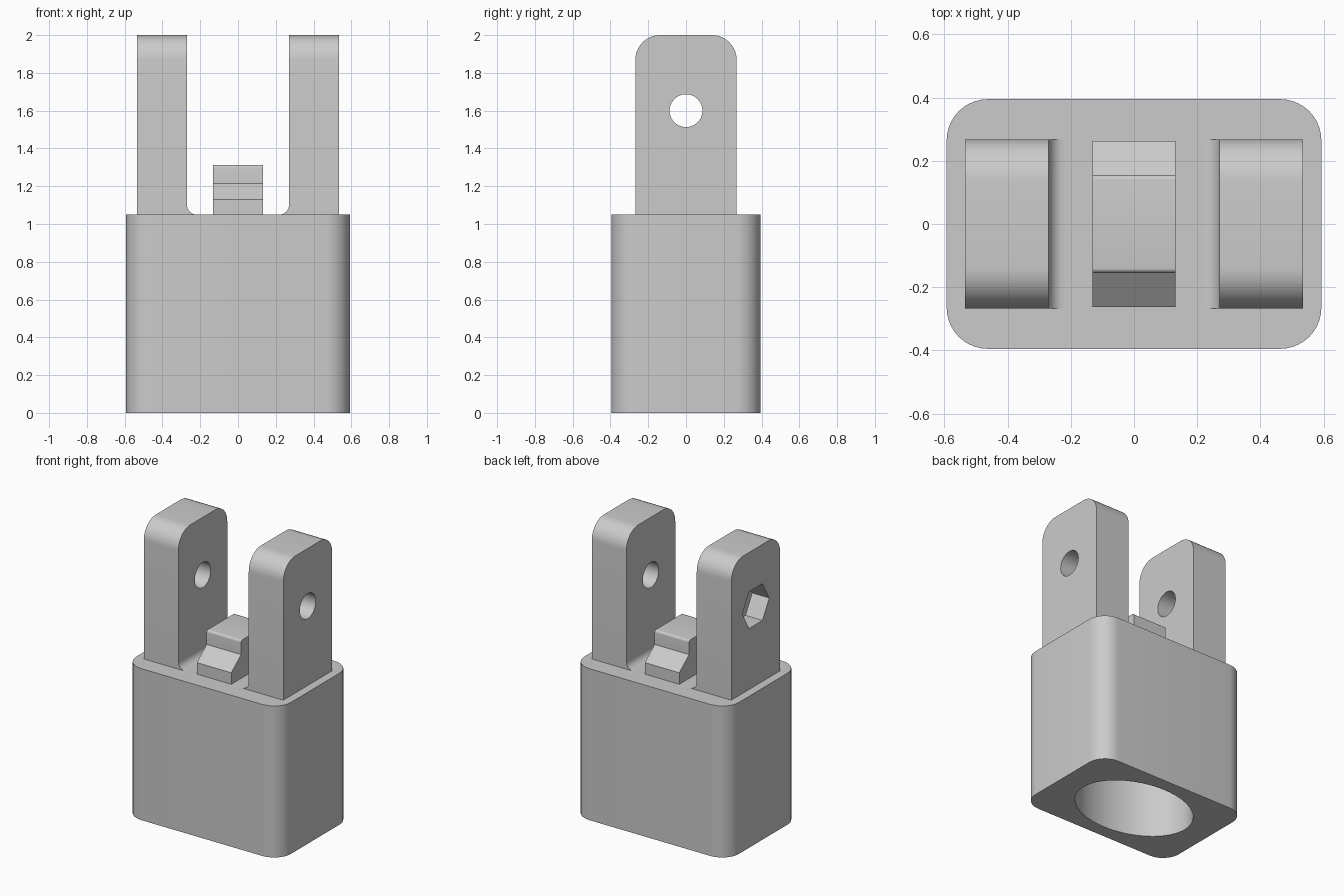
import bpy
import bmesh
from math import cos, sin, pi, radians

old = bpy.data.objects.get("Cube")
if old:
    bpy.data.objects.remove(old, do_unlink=True)

grey = bpy.data.materials.new("plain_grey")
grey.use_nodes = True
GREY = (0.6, 0.6, 0.6, 1)
grey.diffuse_color = GREY
grey.node_tree.nodes["Principled BSDF"].inputs["Base Color"].default_value = GREY

BODY_TOP = 1.05
HOLE_Z = 1.6
PRONG_IN, PRONG_OUT = 0.27, 0.535
PRONG_HALF = 0.268


def arc(cx, cy, rx, ry, start, end, steps):
    """Points along an elliptical arc, angles in degrees."""
    angles = [radians(start + (end - start) * i / steps) for i in range(steps + 1)]
    return [(cx + rx * cos(a), cy + ry * sin(a)) for a in angles]


def ring(cx, cy, rx, ry, sides):
    return arc(cx, cy, rx, ry, 0, 360, sides)[:-1]


def prism(name, profile, axis, low, high):
    """Extrude a closed 2D profile along one axis."""
    place = {"x": lambda a, b, c: (c, a, b),
             "y": lambda a, b, c: (a, c, b),
             "z": lambda a, b, c: (a, b, c)}[axis]
    bm = bmesh.new()
    loops = [[bm.verts.new(place(a, b, c)) for a, b in profile] for c in (low, high)]
    bm.faces.new(loops[0])
    bm.faces.new(loops[1])
    n = len(profile)
    for i in range(n):
        j = (i + 1) % n
        bm.faces.new((loops[0][i], loops[0][j], loops[1][j], loops[1][i]))
    bmesh.ops.recalc_face_normals(bm, faces=bm.faces)
    mesh = bpy.data.meshes.new(name)
    bm.to_mesh(mesh)
    bm.free()
    mesh.materials.append(grey)
    obj = bpy.data.objects.new(name, mesh)
    bpy.context.collection.objects.link(obj)
    return obj


def activate(obj):
    bpy.ops.object.select_all(action="DESELECT")
    obj.select_set(True)
    bpy.context.view_layer.objects.active = obj


def cut(obj, cutter):
    cutter.hide_render = True
    mod = obj.modifiers.new("cut", "BOOLEAN")
    mod.operation = "DIFFERENCE"
    mod.solver = "EXACT"
    mod.object = cutter
    activate(obj)
    bpy.ops.object.modifier_apply(modifier=mod.name)
    bpy.data.objects.remove(cutter, do_unlink=True)


def smooth(obj):
    activate(obj)
    bpy.ops.object.shade_smooth_by_angle(angle=radians(30))


# Rounded block with an oval socket in its underside
W, D, R = 0.593, 0.395, 0.13
outline = []
for sx, sy, start in ((1, 1, 0), (-1, 1, 90), (-1, -1, 180), (1, -1, 270)):
    outline += arc(sx * (W - R), sy * (D - R), R, R, start, start + 90, 10)
body = prism("body", outline, "z", 0, BODY_TOP)
cut(body, prism("socket_cutter", ring(0, 0, 0.42, 0.302, 64), "z", -0.1, 0.79))
smooth(body)

# Two upright prongs with rounded tops, pin holes and inner root fillets
r = 0.13
prong_profile = [(-PRONG_HALF, BODY_TOP - 0.02), (PRONG_HALF, BODY_TOP - 0.02)]
prong_profile += arc(PRONG_HALF - r, 2 - r, r, r, 0, 90, 10)
prong_profile += arc(r - PRONG_HALF, 2 - r, r, r, 90, 180, 10)
f = 0.05
for side, s in (("left", 1), ("right", -1)):
    low, high = sorted((s * PRONG_IN, s * PRONG_OUT))
    prong = prism(side + "_prong", prong_profile, "x", low, high)
    cut(prong, prism("pin_cutter", ring(0, HOLE_Z, 0.087, 0.087, 40), "x", low - 0.1, high + 0.1))
    if s < 0:
        # Hexagonal nut pocket on the outer face
        cut(prong, prism("nut_cutter", ring(0, HOLE_Z, 0.147, 0.147, 6), "x", low - 0.1, low + 0.13))
    smooth(prong)

    curve = arc(PRONG_IN - f, BODY_TOP + f, f, f, 270, 360, 8)
    fillet_profile = [(s * x, z) for x, z in curve + [(PRONG_IN + 0.01, BODY_TOP + f),
                                                      (PRONG_IN + 0.01, BODY_TOP - 0.01),
                                                      (PRONG_IN - f, BODY_TOP - 0.01)]]
    smooth(prism(side + "_root_fillet", fillet_profile, "y", -PRONG_HALF, PRONG_HALF))

# Stepped stop block between the prongs, with softened top edges
e = 0.015
half = [(0.262, BODY_TOP - 0.02), (0.262, 1.13), (0.155, 1.215)]
half += arc(0.155 - e, 1.313 - e, e, e, 0, 90, 5)
stop_profile = half + [(-y, z) for y, z in reversed(half)]
smooth(prism("stop_block", stop_profile, "x", -0.132, 0.132))
